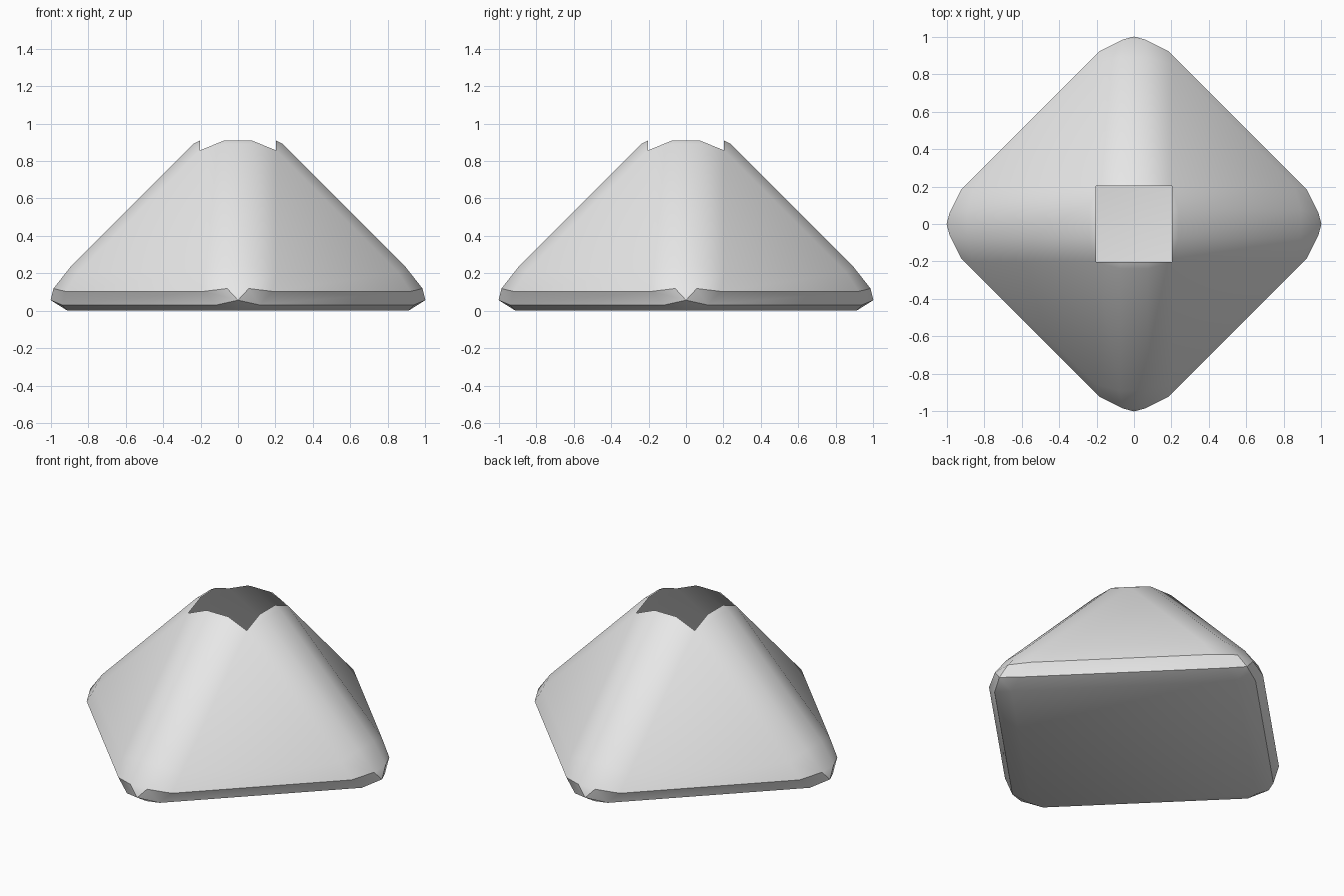
import bpy, bmesh, math
from mathutils import Vector

cube = bpy.data.objects.get("Cube")
if cube:
    bpy.data.objects.remove(cube, do_unlink=True)

SIZE = 1.265     # height and corner radius before rounding
BEVEL = 0.25
HOLE = 0.204     # half width of the open top

grey = bpy.data.materials.new("light grey")
grey.use_nodes = True
color = (0.8, 0.8, 0.8, 1)
grey.diffuse_color = color
grey.node_tree.nodes["Principled BSDF"].inputs["Base Color"].default_value = color

# Four-sided pyramid with its corners on the axes, all edges rounded
bm = bmesh.new()
bmesh.ops.create_cone(bm, cap_ends=True, segments=4, radius1=SIZE, radius2=0, depth=SIZE)
bmesh.ops.remove_doubles(bm, verts=bm.verts, dist=0.001)
bmesh.ops.translate(bm, verts=bm.verts, vec=(0, 0, SIZE / 2))
bmesh.ops.bevel(bm, geom=bm.edges[:], offset=BEVEL, offset_type='OFFSET',
                segments=3, profile=0.5, affect='EDGES', clamp_overlap=False)

# Open the top with a square cut, leaving a hollow shell
for axis in (Vector((1, 0, 0)), Vector((0, 1, 0))):
    for side in (-1, 1):
        upper = [f for f in bm.faces if f.calc_center_median().z > 0.3]
        geom = set(upper)
        for f in upper:
            geom.update(f.edges)
            geom.update(f.verts)
        bmesh.ops.bisect_plane(bm, geom=list(geom), dist=0.0005,
                               plane_co=axis * side * HOLE, plane_no=axis)
top = [f for f in bm.faces
       if f.calc_center_median().z > 0.5
       and max(abs(f.calc_center_median().x), abs(f.calc_center_median().y)) < HOLE]
bmesh.ops.delete(bm, geom=top, context='FACES')

mesh = bpy.data.meshes.new("pyramid_shell")
bm.to_mesh(mesh)
bm.free()
mesh.materials.append(grey)
shell = bpy.data.objects.new("pyramid_shell", mesh)
bpy.context.collection.objects.link(shell)
bpy.context.view_layer.objects.active = shell
shell.select_set(True)
bpy.ops.object.shade_smooth_by_angle(angle=math.radians(30))
